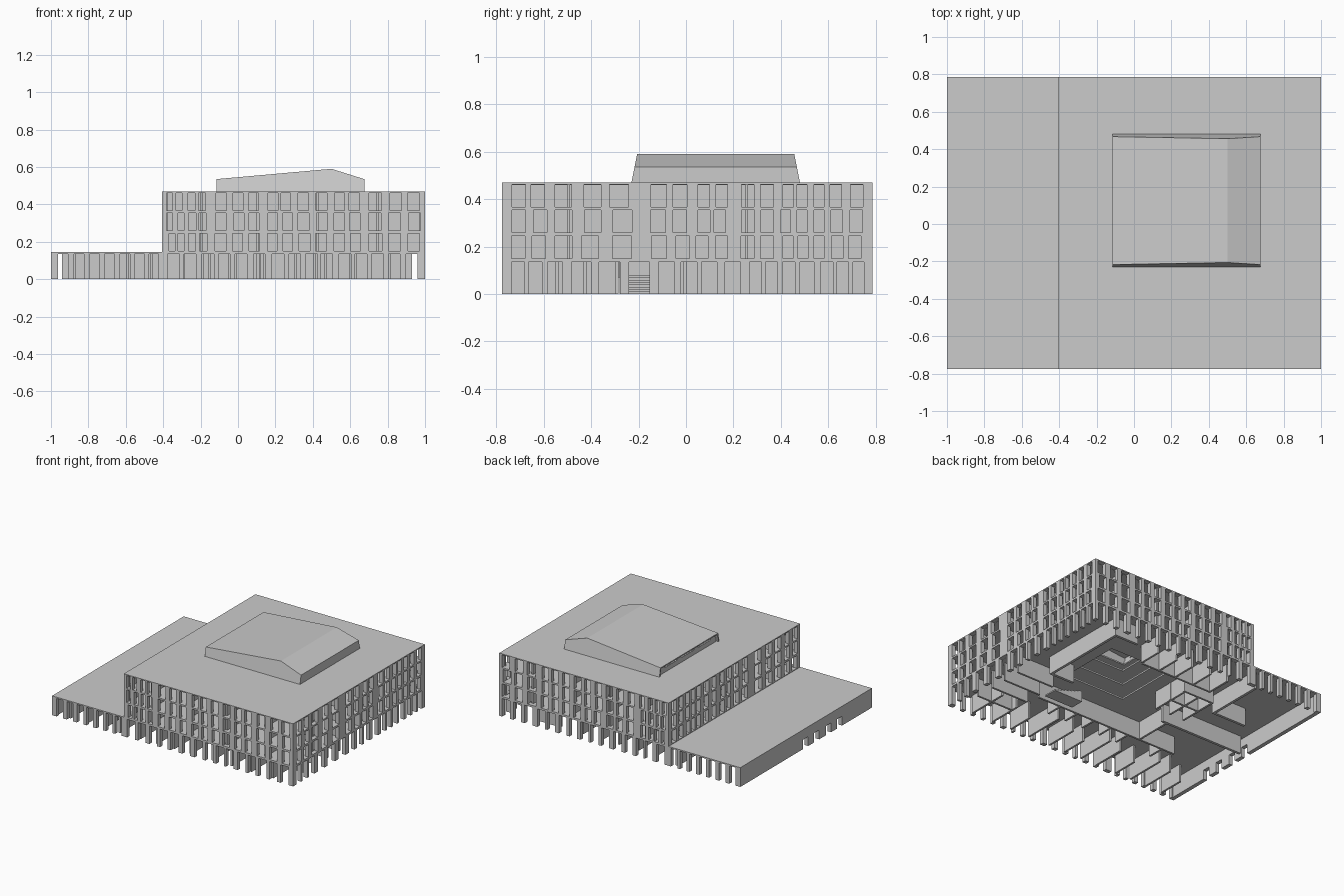
import bpy, bmesh, random
from mathutils import Matrix, Vector

if "Cube" in bpy.data.objects:
    bpy.data.objects.remove(bpy.data.objects["Cube"])

random.seed(4)
T = 0.03                      # facade thickness
Y0, Y1 = -0.775, 0.785        # front and back planes
XM = -0.405                   # left side of the tall block
ROWS = [(0.15, 0.245), (0.26, 0.355), (0.367, 0.462)]


def rect(a, b, c, d):
    return [(a, c), (b, c), (b, d), (a, d)]


def plate(name, loops, axis, pos, t):
    """Filled outline with holes, extruded; axis is the plate normal."""
    cu = bpy.data.curves.new(name, 'CURVE')
    cu.dimensions, cu.fill_mode, cu.extrude = '2D', 'BOTH', t / 2
    for pts in loops:
        s = cu.splines.new('POLY')
        s.points.add(len(pts) - 1)
        for p, q in zip(s.points, pts):
            p.co = (q[0], q[1], 0, 1)
        s.use_cyclic_u = True
        s.use_smooth = False
    tmp = bpy.data.objects.new(name + "_tmp", cu)
    bpy.context.collection.objects.link(tmp)
    bpy.context.view_layer.update()
    me = bpy.data.meshes.new_from_object(
        tmp.evaluated_get(bpy.context.evaluated_depsgraph_get()))
    bpy.data.objects.remove(tmp)
    u, v = {'x': ((0, 1, 0), (0, 0, 1)), 'y': ((1, 0, 0), (0, 0, 1)),
            'z': ((1, 0, 0), (0, 1, 0))}[axis]
    u, v = Vector(u), Vector(v)
    m = Matrix((u, v, u.cross(v))).transposed().to_4x4()
    m.translation = Vector([pos if a == axis else 0 for a in 'xyz'])
    me.transform(m)
    # weld the rims to the sides and keep every face flat
    bm = bmesh.new()
    bm.from_mesh(me)
    bmesh.ops.remove_doubles(bm, verts=bm.verts, dist=1e-5)
    bmesh.ops.recalc_face_normals(bm, faces=bm.faces)
    for f in bm.faces:
        f.smooth = False
    bm.to_mesh(me)
    bm.free()
    ob = bpy.data.objects.new(name, me)
    bpy.context.collection.objects.link(ob)
    return ob


def boxes(name, items):
    """Several boxes (x0,x1,y0,y1,z0,z1) in one object."""
    bm = bmesh.new()
    for x0, x1, y0, y1, z0, z1 in items:
        m = Matrix.Translation(((x0 + x1) / 2, (y0 + y1) / 2, (z0 + z1) / 2))
        bmesh.ops.create_cube(bm, size=1, matrix=m @ Matrix.Diagonal((x1 - x0, y1 - y0, z1 - z0, 1)))
    me = bpy.data.meshes.new(name)
    bm.to_mesh(me)
    bm.free()
    ob = bpy.data.objects.new(name, me)
    bpy.context.collection.objects.link(ob)


def openings(centres, k, jit):
    out = []
    for i, c in enumerate(centres):
        gaps = [abs(c - centres[j]) for j in (i - 1, i + 1) if 0 <= j < len(centres)]
        w = min(gaps) * k / 2
        c += random.uniform(-jit, jit)
        out.append((c - w, c + w))
    return out


def facade(name, axis, pos, a, b, z0, z1, centres, doors=(), rows=ROWS):
    """Wall with window rows and ground floor openings between piers."""
    outer = [(a, z0)]
    for l, r in doors:
        outer += [(l, z0), (l, 0.135), (r, 0.135), (r, z0)]
    outer += [(b, z0), (b, z1), (a, z1)]
    holes = [rect(l, r, lo, hi) for lo, hi in rows for l, r in openings(centres, 0.64, 0.007)]
    return plate(name, [outer] + holes, axis, pos, T)


def spaced(a, b, n):
    return [a + (b - a) * (i + 0.5) / n for i in range(n)]


# window centres, closer together towards one end
FX = [-.36, -.31, -.25, -.19, -.09, 0, .085, .18, .26, .35, .45, .54, .625, .735, .84, .94]
SY = [-.71, -.62, -.51, -.40, -.275, -.12, -.02, .07, .147, .255, .34, .425, .493, .558, .634, .714]
# right side ground openings, including the stair entrance
GY = [-.71, -.635, -.55, -.44, -.32, -.195, -.08, .01, .1, .2, .29, .36, .43, .51, .59, .66, .725]

# tall block facades
top = 0.47
for n, y in (("front_facade", Y0 + T / 2), ("back_facade", Y1 - T / 2)):
    facade(n, 'y', y, XM, 1, 0, top, FX, openings(spaced(XM + .02, .98, 15), .7, .01))
facade("right_facade", 'x', 1 - T / 2, Y0 + T, Y1 - T, 0, top, SY, openings(GY, .74, .003))
facade("left_upper_facade", 'x', XM + T / 2, Y0 + T, Y1 - T, 0.145, top, SY)

# low wing facades
wing = openings(spaced(-.97, XM, 7), .66, .006)
for n, y in (("wing_front", Y0 + T / 2), ("wing_back", Y1 - T / 2)):
    facade(n, 'y', y, -1, XM, 0, 0.145, [], wing, [])
left = [(Y0 + T, 0)]
for l, r in ((-.42, -.36), (-.29, -.23), (-.15, -.09), (-.02, .04)):
    left += [(l, 0), (l, .07), (r, .07), (r, 0)]
left += [(Y1 - T, 0), (Y1 - T, .145), (Y0 + T, .145)]
plate("wing_left_wall", [left], 'x', -1 + T / 2, T)

# floor slabs around the atrium, main roof and wing roof
atrium = rect(0.0, 0.5, -0.12, 0.36)
inner = rect(XM + T, 1 - T, Y0 + T, Y1 - T)
for i, z in enumerate((0.14, 0.2525, 0.361)):
    plate("floor_slab_%d" % (i + 1), [inner, atrium], 'z', z, 0.012)
plate("main_roof", [inner, rect(-.07, .64, -.19, .44)], 'z', 0.465, 0.01)
plate("wing_roof", [rect(-1 + T, XM + T, Y0 + T, Y1 - T)], 'z', 0.14, 0.01)

# rooftop lantern: ridge profile with sides leaning inwards
prof = [(-.115, .47), (.675, .47), (.675, .535), (.5, .59), (-.115, .535)]
bm = bmesh.new()
near = [bm.verts.new((x, -.23 + (z - .47) * .2, z)) for x, z in prof]
far = [bm.verts.new((x, .48 - (z - .47) * .2, z)) for x, z in prof]
bm.faces.new(near)
bm.faces.new(far[::-1])
for i in (1, 2, 3):
    bm.faces.new((near[i], far[i], far[i + 1], near[i + 1]))
bmesh.ops.recalc_face_normals(bm, faces=bm.faces)
me = bpy.data.meshes.new("roof_lantern")
bm.to_mesh(me)
bm.free()
if me.polygons[3].normal.z < 0:
    me.flip_normals()
lantern = bpy.data.objects.new("roof_lantern", me)
bpy.context.collection.objects.link(lantern)
sol = lantern.modifiers.new("shell", 'SOLIDIFY')
sol.thickness, sol.offset = 0.012, -1
boxes("lantern_end_wall", [(-.10, -.09, -.215, .465, .47, .505)] +
      [(-.10, -.09, y, y + .05, .505, .526) for y in (-.2, .0, .2, .4)])

# upper storeys: corridor walls ringing the atrium, with room dividers
W = .012
upper = []
for lo, hi in ((.146, .2465), (.2585, .355), (.367, .46)):
    upper += [(-.2, -.2 + W, Y0 + T, Y1 - T, lo, hi), (.74, .74 + W, Y0 + T, Y1 - T, lo, hi),
              (XM + T, 1 - T, -.5, -.5 + W, lo, hi), (XM + T, 1 - T, .52, .52 + W, lo, hi)]
    for x in (.1, .42):
        upper += [(x, x + W, Y0 + T, -.5, lo, hi), (x, x + W, .52 + W, Y1 - T, lo, hi)]
    for y in (-.2, .02, .25):
        upper += [(XM + T, -.2, y, y + W, lo, hi), (.74 + W, 1 - T, y, y + W, lo, hi)]
boxes("upper_room_walls", upper)

# ground floor partitions
parts = [(x, x + .015, Y0 + T, -.55 + .06 * (i % 3), 0, .134) for i, x in
         enumerate((-.88, -.74, -.6, -.47, -.3, -.16, -.02, .12, .3, .46, .62, .8))]
parts += [(x, x + .015, .52, .7, 0, .134) for x in (-.25, -.1, .06, .2, .36)]
parts += [(.62, .93, y, y + .015, 0, .134) for y in (-.55, -.4, -.27, -.13)]
parts += [(.73, .75, .0, .70, 0, .134), (.55, .73, .0, .02, 0, .134), (.55, .73, .68, .70, 0, .134)]
parts += [(x, x + .015, .1, .4, 0, .134) for x in (-.36, -.24, -.12)]
parts += [(-.36, -.1, y, y + .015, 0, .134) for y in (.4, .25)]
parts += [(x, x + .015, -.42, -.3, 0, .134) for x in (-.5, -.2, -.05, .1, .25, .4)]
parts += [(-.94, -.25, -.01, .01, 0, .134), (-.46, -.44, .3, .75, 0, .134),
          (-.72, -.46, .3, .32, 0, .134), (-.6, .6, -.3, -.285, 0, .134),
          (-.25, .36, .505, .52, 0, .134), (-.3, -.285, -.28, -.01, 0, .134)]
boxes("ground_partitions", parts)

# broad entrance stair
boxes("entrance_stair", [(.55 - i * .03, .58 - i * .03, -.25, -.145, 0, .01 * (i + 1)) for i in range(8)])
